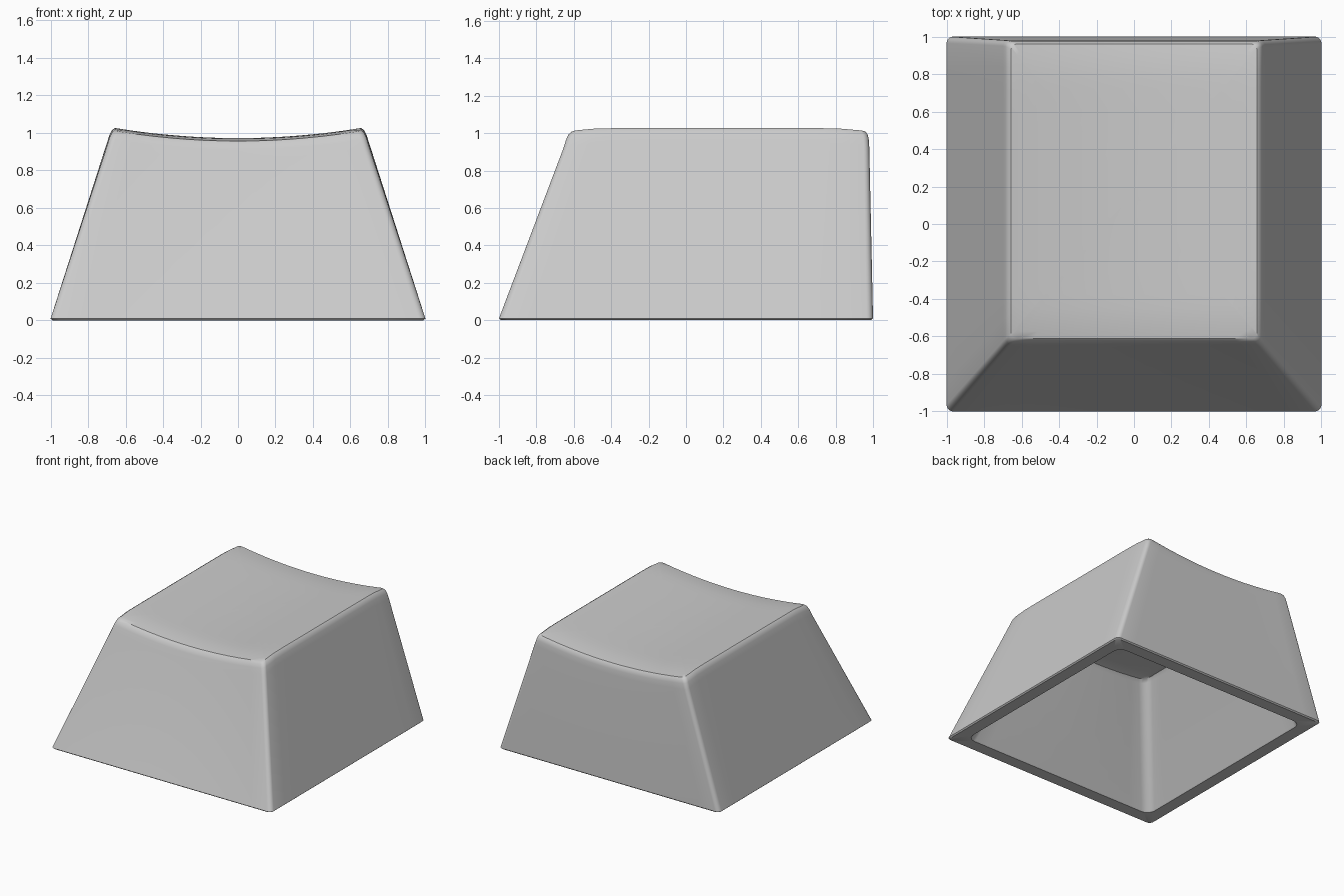
import bpy, bmesh, math

if "Cube" in bpy.data.objects:
    bpy.data.objects.remove(bpy.data.objects["Cube"])

SIDE, ARC = 14, 6   # segments along each side and points per rounded corner


def dish(x, y):
    # scooped top: cylinder-like dip across x, easing down at front and back
    z = 0.972 + 0.055 * (x / 0.66) ** 2
    f = max(0, (-0.42 - y) / 0.20, (y - 0.74) / 0.23)
    return z - 0.017 * min(f, 1.2) ** 2


def outline(xh, y0, y1, r):
    # rounded rectangle, counter-clockwise, with evenly split sides
    corners = []
    for i, (cx, cy) in enumerate([(xh - r, y1 - r), (-xh + r, y1 - r),
                                  (-xh + r, y0 + r), (xh - r, y0 + r)]):
        arc = []
        for k in range(ARC):
            a = math.pi / 2 * (i + k / (ARC - 1))
            arc.append((cx + r * math.cos(a), cy + r * math.sin(a)))
        corners.append(arc)
    pts = []
    for i in range(4):
        a, b = corners[i][-1], corners[(i + 1) % 4][0]
        pts += corners[i]
        pts += [(a[0] + (b[0] - a[0]) * k / SIDE, a[1] + (b[1] - a[1]) * k / SIDE)
                for k in range(1, SIDE)]
    return pts


bm = bmesh.new()
rings = []


def add_ring(xh, y0, y1, r, z=None, drop=0.0):
    # flat ring at z, or a ring hanging below the dished surface
    rings.append([bm.verts.new((x, y, dish(x, y) - drop if z is None else z))
                  for x, y in outline(xh, y0, y1, r)])


def add_scaled(s, xh, y0, y1, r, drop):
    cy = (y0 + y1) / 2
    h = (y1 - y0) / 2 * s
    add_ring(xh * s, cy - h, cy + h, r * s, drop=drop)


# underside of the top, from its centre outward
for s in (0.1, 0.3, 0.5, 0.7, 0.85, 0.95):
    add_scaled(s, 0.56, -0.53, 0.86, 0.07, 0.12)
add_ring(0.555, -0.525, 0.855, 0.07, drop=0.125)
add_ring(0.575, -0.545, 0.862, 0.07, drop=0.15)
# inner walls down to the rim
add_ring(0.882, -0.882, 0.888, 0.07, z=0.01)
add_ring(0.89, -0.89, 0.89, 0.07, z=0.0)
# rim and outer walls
add_ring(0.99, -0.99, 0.99, 0.035, z=0.0)
add_ring(1.0, -1.0, 1.0, 0.035, z=0.009)
add_ring(0.699, -0.655, 0.98, 0.03, drop=0.085)
# soft upper edge
add_ring(0.685, -0.641, 0.977, 0.03, drop=0.04)
add_ring(0.672, -0.628, 0.971, 0.03, drop=0.013)
add_ring(0.656, -0.612, 0.96, 0.03, drop=0.0)
# dished top
for s in (0.95, 0.88, 0.8, 0.7, 0.55, 0.4, 0.25, 0.1):
    add_scaled(s, 0.656, -0.612, 0.96, 0.03, 0.0)

n = len(rings[0])
for a, b in zip(rings, rings[1:]):
    for i in range(n):
        j = (i + 1) % n
        bm.faces.new((a[i], a[j], b[j], b[i]))
# close both centres with fans
for ring, drop in ((rings[0], 0.12), (rings[-1], 0.0)):
    c = bm.verts.new((0, 0.17, dish(0, 0.17) - drop))
    for i in range(n):
        bm.faces.new((ring[i], ring[(i + 1) % n], c))
bmesh.ops.recalc_face_normals(bm, faces=bm.faces)

mesh = bpy.data.meshes.new("keycap_shell")
bm.to_mesh(mesh)
bm.free()
cap = bpy.data.objects.new("keycap_shell", mesh)
bpy.context.collection.objects.link(cap)
bpy.context.view_layer.objects.active = cap
cap.select_set(True)
bpy.ops.object.shade_smooth_by_angle(angle=math.radians(35))
